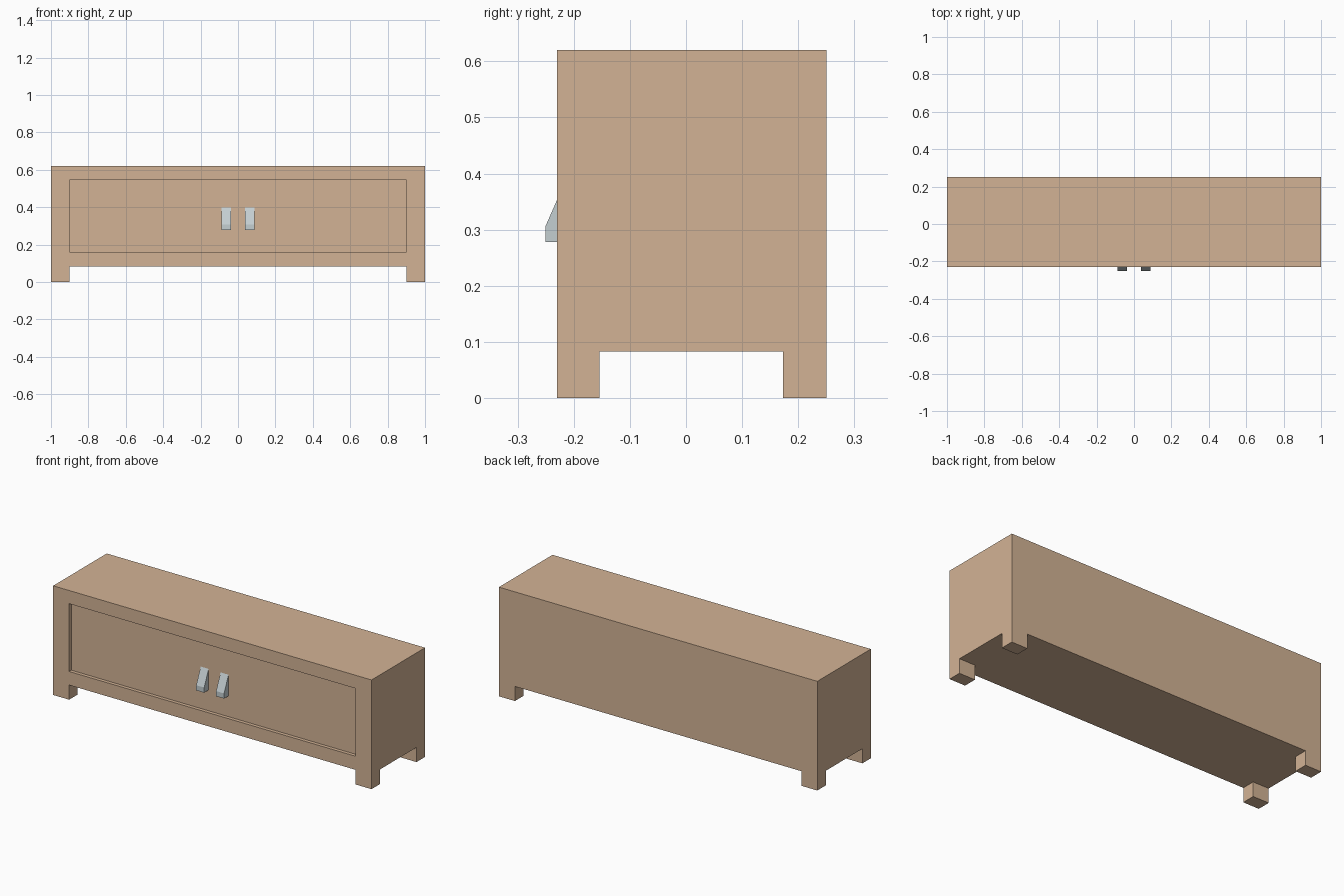
import bpy, bmesh
from mathutils import Vector

if "Cube" in bpy.data.objects:
    bpy.data.objects.remove(bpy.data.objects["Cube"])

W, TOP, BASE = 1.0, 0.62, 0.083        # half width, top height, leg height
FRONT, BACK = -0.23, 0.25
RECESS = 0.02


def material(name, color):
    m = bpy.data.materials.new(name)
    m.diffuse_color = (*color, 1)
    m.use_nodes = True
    m.node_tree.nodes["Principled BSDF"].inputs["Base Color"].default_value = m.diffuse_color
    return m


def finish(bm, name, mat):
    bmesh.ops.recalc_face_normals(bm, faces=bm.faces[:])
    me = bpy.data.meshes.new(name)
    bm.to_mesh(me)
    bm.free()
    me.materials.append(mat)
    ob = bpy.data.objects.new(name, me)
    bpy.context.collection.objects.link(ob)
    return ob


def push(bm, faces, offset):
    """Extrude each face on its own by an offset."""
    new = bmesh.ops.extrude_discrete_faces(bm, faces=faces)["faces"]
    bmesh.ops.translate(bm, verts=[v for f in new for v in f.verts], vec=offset)


wood = material("wood", (0.65, 0.45, 0.30))
metal = material("metal", (0.55, 0.62, 0.64))

# Cabinet body, cut along the leg and door panel lines
bm = bmesh.new()
bmesh.ops.create_cube(bm, size=1)
for v in bm.verts:
    v.co = (W if v.co.x > 0 else -W, BACK if v.co.y > 0 else FRONT,
            TOP if v.co.z > 0 else BASE)
for axis, pos in ((0, -0.9), (0, 0.9), (1, -0.154), (1, 0.173), (2, 0.16), (2, 0.545)):
    co, no = Vector(), Vector()
    co[axis], no[axis] = pos, 1
    bmesh.ops.bisect_plane(bm, geom=bm.verts[:] + bm.edges[:] + bm.faces[:],
                           plane_co=co, plane_no=no)
bm.normal_update()

# Four corner legs and the sunken door panel
mid = {f: f.calc_center_median() for f in bm.faces}
legs = [f for f, c in mid.items() if f.normal.z < -0.9 and abs(c.x) > 0.9
        and not -0.154 < c.y < 0.173]
door = [f for f, c in mid.items() if f.normal.y < -0.9 and abs(c.x) < 0.9
        and 0.16 < c.z < 0.545]
push(bm, legs, (0, 0, -BASE))
push(bm, door, (0, RECESS, 0))
bmesh.ops.dissolve_limit(bm, angle_limit=0.01, verts=bm.verts[:], edges=bm.edges[:])
finish(bm, "cabinet_body", wood)

# Two wedge shaped handles, side profile extruded across x
profile = [(FRONT + RECESS, 0.278), (-0.25, 0.278), (-0.25, 0.307), (FRONT + RECESS, 0.398)]
for side, x in (("left", -0.0875), ("right", 0.0375)):
    bm = bmesh.new()
    face = bm.faces.new([bm.verts.new((x, y, z)) for y, z in profile])
    ext = bmesh.ops.extrude_face_region(bm, geom=[face], use_keep_orig=True)["geom"]
    bmesh.ops.translate(bm, vec=(0.05, 0, 0),
                        verts=[g for g in ext if isinstance(g, bmesh.types.BMVert)])
    finish(bm, side + "_handle", metal)
